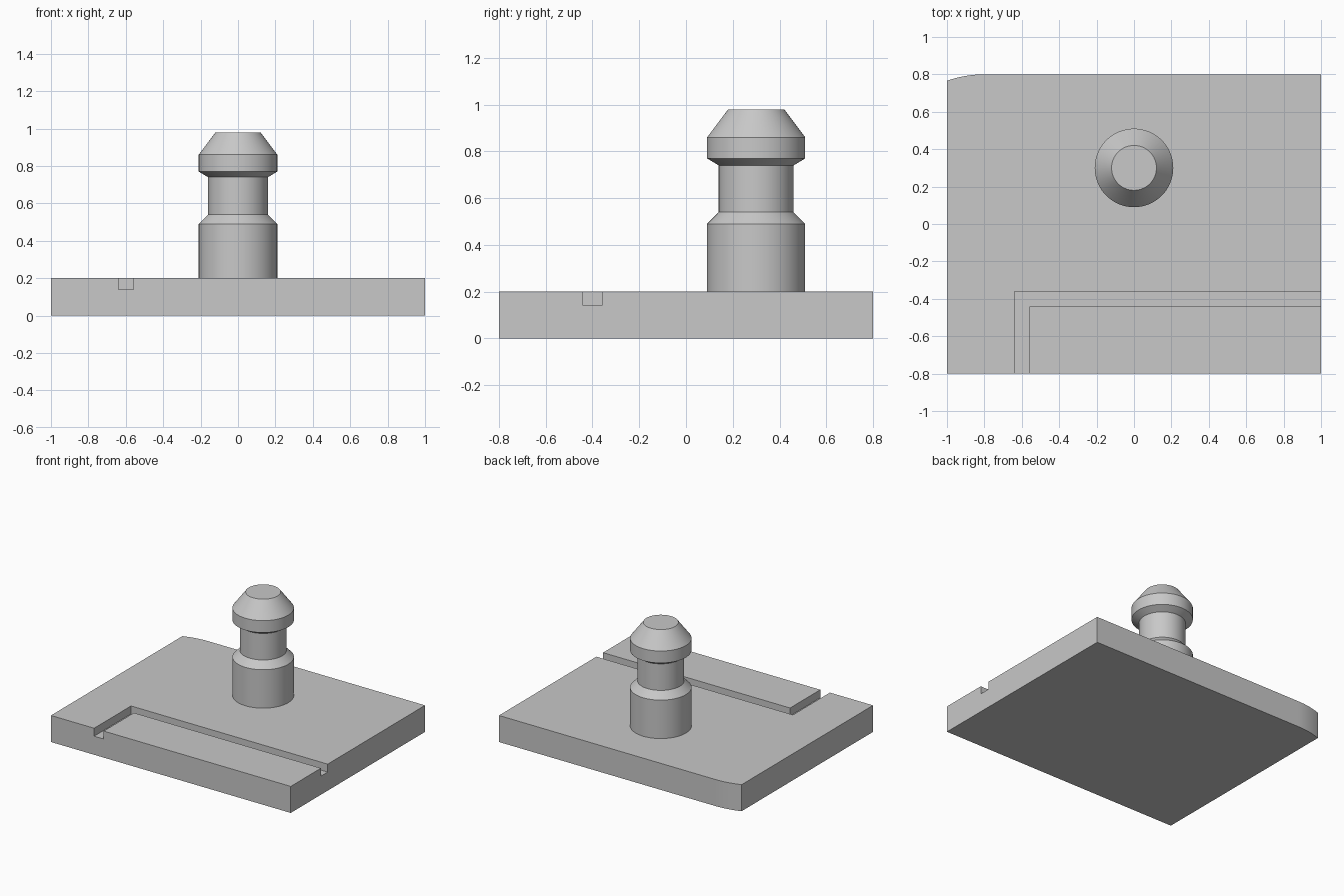
import bpy, bmesh, math
from mathutils import Vector

cube = bpy.data.objects.get("Cube")
if cube:
    bpy.data.objects.remove(cube, do_unlink=True)

# Single plain material
GREY = (0.58, 0.58, 0.58, 1.0)
grey = bpy.data.materials.new("plain grey")
grey.use_nodes = True
grey.diffuse_color = GREY
for node in grey.node_tree.nodes:
    if node.type == 'BSDF_PRINCIPLED':
        node.inputs["Base Color"].default_value = GREY


def finish(name, bm):
    """Turn a bmesh into a named object with the grey material."""
    bmesh.ops.recalc_face_normals(bm, faces=bm.faces)
    mesh = bpy.data.meshes.new(name)
    bm.to_mesh(mesh)
    bm.free()
    mesh.materials.append(grey)
    obj = bpy.data.objects.new(name, mesh)
    bpy.context.collection.objects.link(obj)
    return obj


def prism(name, outline, z0, z1):
    """Extrude a flat outline from z0 up to z1."""
    bm = bmesh.new()
    face = bm.faces.new([bm.verts.new((x, y, z0)) for x, y in outline])
    top = bmesh.ops.extrude_face_region(bm, geom=[face])
    verts = [g for g in top["geom"] if isinstance(g, bmesh.types.BMVert)]
    bmesh.ops.translate(bm, verts=verts, vec=(0, 0, z1 - z0))
    return finish(name, bm)


def lathe(name, profile, centre, segments=64):
    """Spin a closed radius/height profile round a vertical axis."""
    bm = bmesh.new()
    verts = [bm.verts.new((r, 0, z)) for r, z in profile]
    edges = [bm.edges.new(pair) for pair in zip(verts, verts[1:])]
    bmesh.ops.spin(bm, geom=verts + edges, cent=(0, 0, 0), axis=(0, 0, 1),
                   angle=math.tau, steps=segments, use_duplicate=False)
    bmesh.ops.remove_doubles(bm, verts=bm.verts, dist=0.0005)
    bmesh.ops.holes_fill(bm, edges=[e for e in bm.edges if e.is_boundary], sides=0)
    bmesh.ops.translate(bm, verts=bm.verts, vec=Vector(centre))
    return finish(name, bm)


def smooth(obj):
    bpy.ops.object.select_all(action='DESELECT')
    obj.select_set(True)
    bpy.context.view_layer.objects.active = obj
    bpy.ops.object.shade_smooth_by_angle(angle=math.radians(20))


# Base plate, with a shallow arc easing one back corner
R = 0.6
sweep = math.asin(0.2 / R)
arc = [(-0.8 - R * math.sin(sweep * i / 12),
        0.8 - R + R * math.cos(sweep * i / 12)) for i in range(13)]
plate = prism("base_plate", [(-1, -0.8), (1, -0.8), (1, 0.8)] + arc, 0, 0.2)

# L-shaped groove cut into the top
groove = prism("groove_cutter", [(-0.64, -0.9), (-0.56, -0.9), (-0.56, -0.44),
                                 (1.1, -0.44), (1.1, -0.36), (-0.64, -0.36)], 0.14, 0.3)
groove.hide_render = True
cut = plate.modifiers.new("groove", 'BOOLEAN')
cut.operation = 'DIFFERENCE'
cut.solver = 'EXACT'
cut.object = groove
bpy.context.view_layer.objects.active = plate
bpy.ops.object.modifier_apply(modifier=cut.name)
bpy.data.objects.remove(groove, do_unlink=True)
smooth(plate)

# Turned locating pin with a waist and a chamfered head
pin = lathe("locating_pin", [(0.21, 0.19), (0.21, 0.49), (0.16, 0.54), (0.16, 0.74),
                             (0.21, 0.77), (0.21, 0.86), (0.12, 0.98)], (0, 0.3, 0))
smooth(pin)
